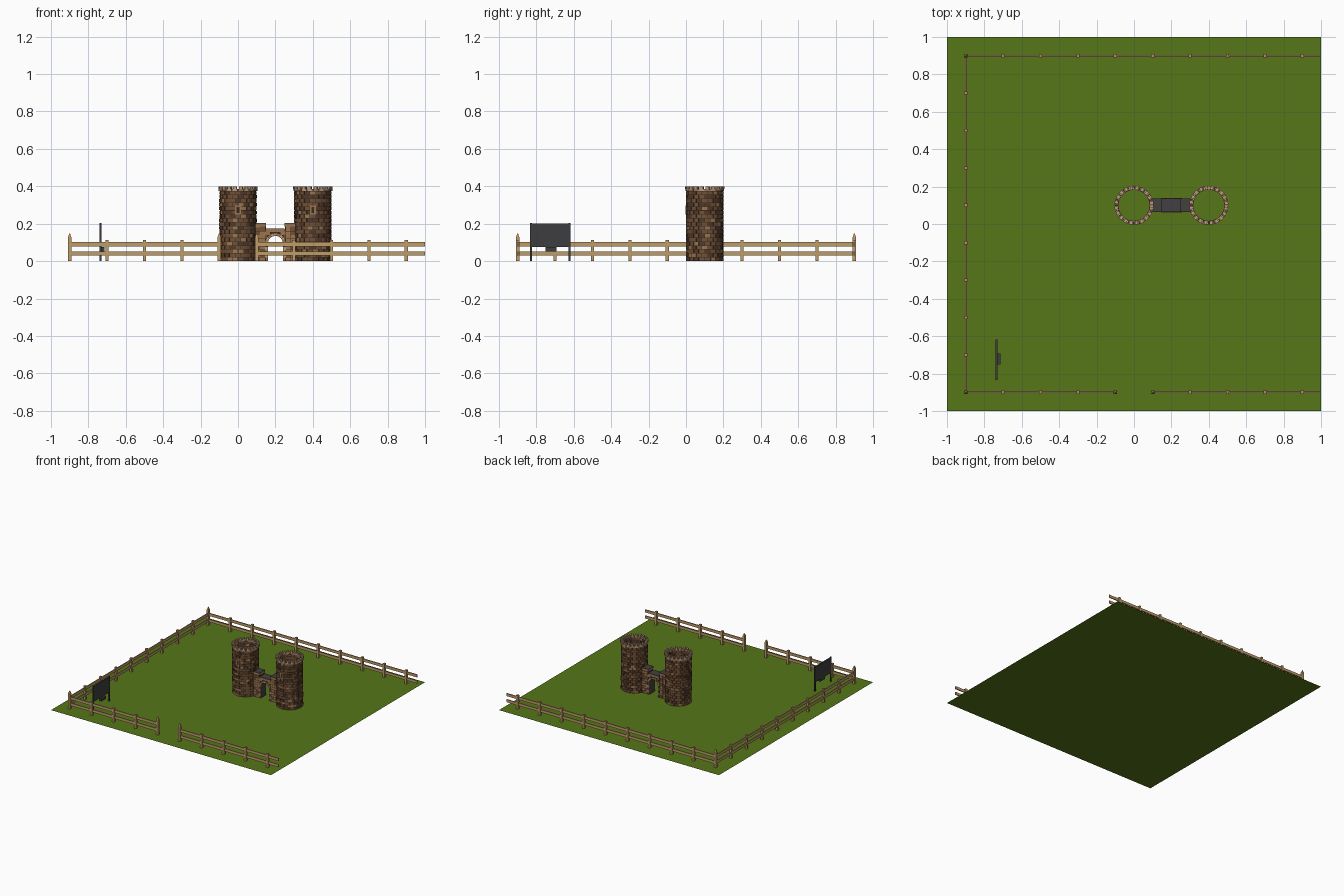
import bpy, bmesh, math, random
from mathutils import Matrix, Vector

random.seed(4)
if "Cube" in bpy.data.objects:
    bpy.data.objects.remove(bpy.data.objects["Cube"])


def material(name, rgb):
    m = bpy.data.materials.new(name)
    m.use_nodes = True
    col = (*rgb, 1)
    m.diffuse_color = col
    m.node_tree.nodes["Principled BSDF"].inputs["Base Color"].default_value = col
    return m


GRASS = material("grass green", (0.093, 0.182, 0.009))
WOOD = material("fence wood", (0.52, 0.34, 0.14))
WOOD_TOP = material("fence wood top", (0.50, 0.24, 0.17))
BROWN = material("brick brown", (0.165, 0.08, 0.037))
DARK = material("brick dark brown", (0.085, 0.042, 0.022))
TAN = material("brick tan", (0.33, 0.18, 0.08))
MORTAR = material("mortar", (0.04, 0.024, 0.015))
RIM = material("pale rim stone", (0.50, 0.33, 0.21))
SLATE = material("dark slate", (0.055, 0.05, 0.052))
SIGN = material("sign grey", (0.048, 0.048, 0.05))
STONE = [MORTAR, BROWN, DARK, TAN, RIM, SLATE]


def finish(name, bm, mats):
    bmesh.ops.recalc_face_normals(bm, faces=bm.faces[:])
    me = bpy.data.meshes.new(name)
    bm.to_mesh(me)
    bm.free()
    for m in mats:
        me.materials.append(m)
    ob = bpy.data.objects.new(name, me)
    bpy.context.collection.objects.link(ob)


def box(bm, lo, hi, mi=0):
    lo, hi = Vector(lo), Vector(hi)
    mat = Matrix.Translation((lo + hi) / 2) @ Matrix.Diagonal((*(hi - lo), 1))
    geo = bmesh.ops.create_cube(bm, size=1, matrix=mat)
    for f in {f for v in geo["verts"] for f in v.link_faces}:
        f.material_index = mi


def wedge(bm, centre, r0, r1, a0, a1, d0, d1, mi=0, upright=False):
    """Block cut from a ring: flat ring in xy, or upright ring in xz."""
    def point(r, a, d):
        p = (r * math.cos(a), d, r * math.sin(a)) if upright else (r * math.cos(a), r * math.sin(a), d)
        return bm.verts.new(Vector(centre) + Vector(p))
    q = [[point(r, a, d) for r, a in ((r0, a0), (r1, a0), (r1, a1), (r0, a1))] for d in (d0, d1)]
    faces = [q[0], q[1]] + [[q[0][i], q[0][i - 1], q[1][i - 1], q[1][i]] for i in range(4)]
    for f in faces:
        bm.faces.new(f).material_index = mi


# Ground
bm = bmesh.new()
bmesh.ops.create_grid(bm, x_segments=1, y_segments=1, size=1)
finish("grass_ground", bm, [GRASS])


# Round brick towers, hollow and open at the top
def tower(name, cx):
    bm = bmesh.new()
    c = (cx, 0.1, 0)
    seg, rows, n = 32, 18, 20
    top = 0.375
    for i in range(seg):
        wedge(bm, c, 0.086, 0.097, math.tau * i / seg, math.tau * (i + 1) / seg, 0.001, top, 0)
    h, step = top / rows, math.tau / n
    for r in range(rows):
        for i in range(n):
            a = (i + 0.5 * (r % 2)) * step
            mid = a + step / 2
            out = 0.099 + random.uniform(0, 0.002)
            mi = random.choice([1, 1, 1, 1, 2, 2, 3])
            # Each brick is bent once so that it follows the wall
            for a0, a1 in ((a + 0.015, mid), (mid, a + step - 0.015)):
                wedge(bm, c, 0.084, out, a0, a1, r * h + 0.0015, (r + 1) * h - 0.0015, mi)
    # Rim course and battlements
    for i in range(n):
        a = i * step
        wedge(bm, c, 0.083, 0.104, a, a + step - 0.015, top, 0.386, 4 if i % 3 else 3)
        wedge(bm, c, 0.084, 0.105, a + 0.05, a + step * 0.72, 0.386, 0.4, 4)
    # Slit window with a tan surround
    box(bm, (cx - 0.016, -0.003, 0.25), (cx + 0.016, 0.004, 0.298), 3)
    box(bm, (cx - 0.007, -0.004, 0.258), (cx + 0.007, 0.003, 0.29), 0)
    finish(name, bm, STONE)


tower("right_tower", 0.0)
tower("left_tower", 0.4)

# Gate wall with an arched passage
GX, GY, AZ, AR = 0.2, 0.1, 0.095, 0.04
bm = bmesh.new()
arch = [(GX + AR * math.cos(math.pi * i / 12), AZ + AR * math.sin(math.pi * i / 12)) for i in range(13)]
outline = [(0.31, 0.001), (0.31, 0.2), (0.25, 0.2), (0.25, 0.168), (0.15, 0.168), (0.15, 0.2),
           (0.09, 0.2), (0.09, 0.001), (GX - AR, 0.001)] + arch[::-1] + [(GX + AR, 0.001)]
face = bm.faces.new([bm.verts.new((x, GY - 0.031, z)) for x, z in outline])
geo = bmesh.ops.extrude_face_region(bm, geom=[face])
bmesh.ops.translate(bm, vec=(0, 0.062, 0), verts=[v for v in geo["geom"] if isinstance(v, bmesh.types.BMVert)])
bm.normal_update()
# Slate lining inside the passage
for f in bm.faces:
    if abs(f.normal.y) < 0.5 and abs(f.calc_center_median().x - GX) < AR + 0.002:
        f.material_index = 5
for side in (-1, 1):
    y0, y1 = sorted((GY + side * 0.029, GY + side * 0.034))
    # Brick courses around the opening
    for r in range(10):
        z0, z1 = r * 0.02 + 0.001, (r + 1) * 0.02 - 0.001
        for i in range(8):
            x0 = 0.09 + i * 0.0275 + 0.0005
            x1 = x0 + 0.0265
            clear_step = z1 < 0.168 or x1 < 0.152 or x0 > 0.248
            half = 0.052 if z0 < AZ else math.sqrt(max(0, 0.053 ** 2 - (z0 - AZ) ** 2))
            if x0 < GX:
                x1 = min(x1, GX - half)
            if x0 >= GX - half:
                x0 = max(x0, GX + half)
            if clear_step and x1 - x0 > 0.004:
                box(bm, (x0, y0, z0), (x1, y1, z1), random.choice([1, 1, 3, 3, 3]))
    # Arch stones and jambs
    d0, d1 = sorted((GY + side * 0.028, GY + side * 0.038))
    for i in range(9):
        a = math.pi * i / 9
        wedge(bm, (GX, 0, AZ), AR, 0.054, a + 0.02, a + math.pi / 9 - 0.02, d0, d1, 4 if i % 3 else 3, True)
    for r in range(5):
        for s in (-1, 1):
            xa, xb = sorted((GX + s * AR, GX + s * (0.05 + 0.006 * (r % 2))))
            box(bm, (xa, d0, r * 0.019 + 0.001), (xb, d1, r * 0.019 + 0.0185), 4 if r % 2 else 3)
# Tan coping stones topped with slate
for x0, x1, z in ((0.095, 0.151, 0.2), (0.151, 0.2, 0.17), (0.2, 0.249, 0.17), (0.249, 0.305, 0.2)):
    box(bm, (x0, GY - 0.036, z - 0.014), (x1, GY + 0.036, z + 0.002), 3)
    box(bm, (x0, GY - 0.036, z + 0.002), (x1, GY + 0.036, z + 0.005), 5)
finish("gate_wall", bm, STONE)


# Post and rail fence
def fence(name, start, end, posts, tall):
    bm = bmesh.new()
    a, b = Vector((*start, 0)), Vector((*end, 0))
    along = (b - a).normalized()
    half = Vector((abs(along.y), abs(along.x), 0)) * 0.004 + Vector((0, 0, 0.011))
    for z in (0.04, 0.09):
        lo, hi = (Vector((f(a.x, b.x), f(a.y, b.y), z)) for f in (min, max))
        box(bm, lo - half, hi + half)
    for d in posts:
        p = a + along * d
        w = 0.0085
        high = 0.13 if d in tall else 0.113
        box(bm, (p.x - w, p.y - w, 0.001), (p.x + w, p.y + w, high))
        if d in tall:
            bmesh.ops.create_cone(bm, segments=4, radius1=w * math.sqrt(2), radius2=0.001, depth=0.02, cap_ends=True,
                                  matrix=Matrix.Translation((p.x, p.y, high + 0.01)) @ Matrix.Rotation(math.pi / 4, 4, "Z"))
    bm.normal_update()
    for f in bm.faces:
        f.material_index = 1 if abs(f.normal.z) > 0.9 else 0
    finish(name, bm, [WOOD, WOOD_TOP])


def spaced(count, first=0.0):
    return [first + 0.2 * i for i in range(count)]


fence("back_fence", (-0.9, 0.9), (1, 0.9), spaced(10), [0])
fence("right_fence", (-0.9, -0.9), (-0.9, 0.9), spaced(8, 0.2), [])
fence("front_fence_right", (-0.9, -0.9), (-0.1, -0.9), spaced(5), [0, 0.8])
fence("front_fence_left", (0.1, -0.9), (1, -0.9), spaced(5), [0])

# Sign board on two legs with a small tray
bm = bmesh.new()
box(bm, (-0.741, -0.832, 0.075), (-0.731, -0.618, 0.2))
for y in (-0.828, -0.622):
    box(bm, (-0.741, y - 0.005, 0.001), (-0.731, y + 0.005, 0.203))
box(bm, (-0.737, -0.752, 0.052), (-0.715, -0.692, 0.075))
finish("sign_board", bm, [SIGN])
